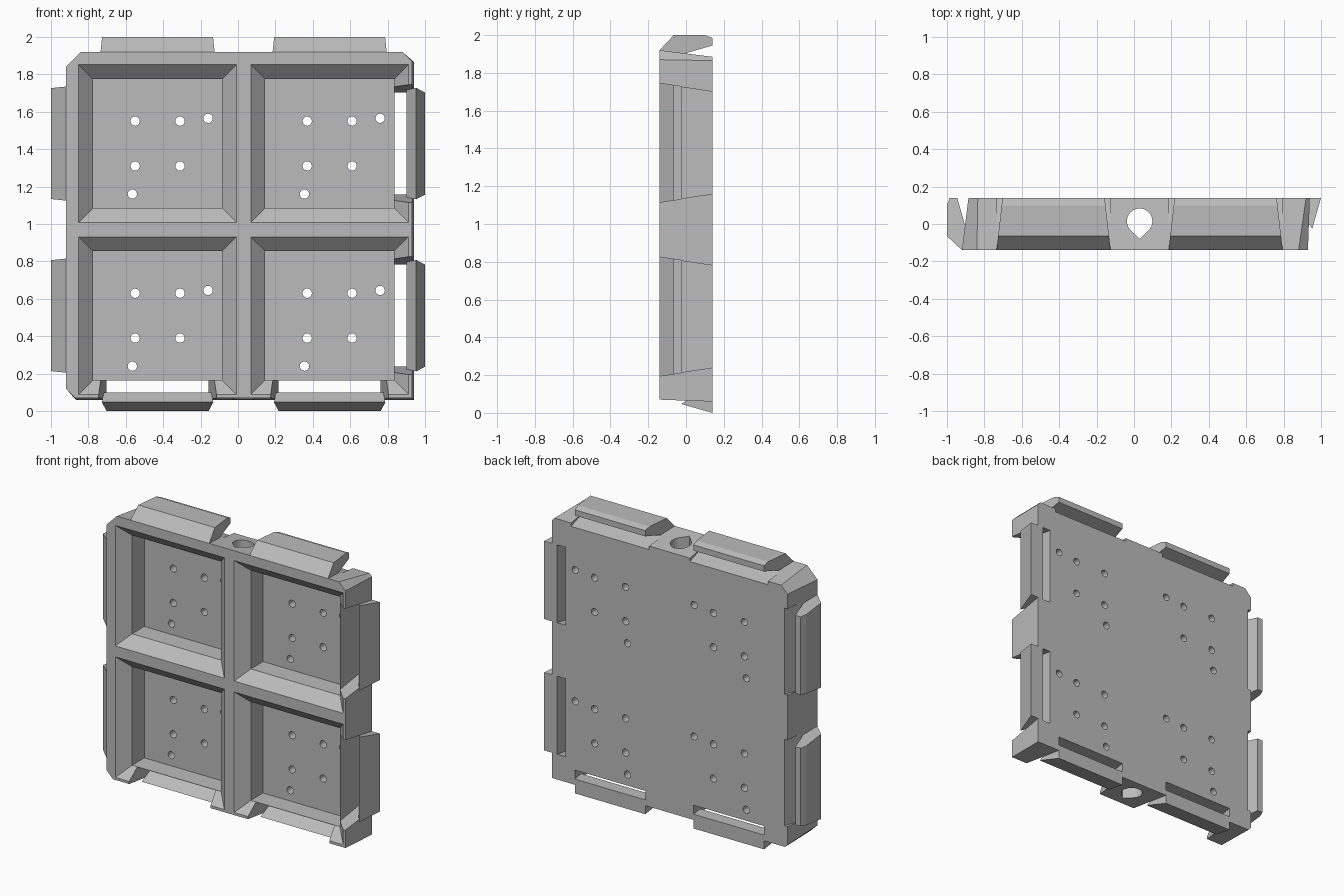
import bpy, bmesh, math

cube = bpy.data.objects.get("Cube")
if cube:
    bpy.data.objects.remove(cube, do_unlink=True)

grey = bpy.data.materials.new("plain_grey")
grey.use_nodes = True
grey.diffuse_color = (0.5, 0.5, 0.5, 1)
grey.node_tree.nodes["Principled BSDF"].inputs["Base Color"].default_value = (0.5, 0.5, 0.5, 1)

CENTRES = (-0.43, 0.49)   # cell centres across; heights mirror them
FRONT, BACK = -0.14, 0.14


def loft(bm, rings):
    """Skin closed rings into a capped solid."""
    loops = [[bm.verts.new(p) for p in ring] for ring in rings]
    n = len(loops[0])
    for a, b in zip(loops, loops[1:]):
        for i in range(n):
            j = (i + 1) % n
            bm.faces.new((a[i], a[j], b[j], b[i]))
    bm.faces.new(loops[0])
    bm.faces.new(loops[-1])


def finish(bm, name):
    bmesh.ops.recalc_face_normals(bm, faces=bm.faces)
    mesh = bpy.data.meshes.new(name)
    bm.to_mesh(mesh)
    bm.free()
    obj = bpy.data.objects.new(name, mesh)
    mesh.materials.append(grey)
    bpy.context.collection.objects.link(obj)
    return obj


def edge_prism(bm, side, centre, profile, half_front, half_back):
    """Extrude an (outward, y) profile along one edge, narrowing to the back."""
    def place(u, y, s):
        t = (y - FRONT) / (BACK - FRONT)
        v = s * (half_front + (half_back - half_front) * t)
        return {"left": (-u, y, 1 - centre + v), "right": (u, y, 1 - centre + v),
                "top": (centre + v, y, 1 + u), "bottom": (centre + v, y, 1 - u)}[side]
    loft(bm, [[place(u, y, s) for u, y in profile] for s in (-1, 1)])


def edge_set(name, sides, *shape):
    bm = bmesh.new()
    for side in sides:
        for c in CENTRES:
            edge_prism(bm, side, c, *shape)
    return finish(bm, name)


def square(x, z, half, y):
    return [(x + a * half, y, z + b * half) for a, b in ((-1, -1), (1, -1), (1, 1), (-1, 1))]


def outline(y, low, high, cut, corner):
    """Tile outline with clipped corners."""
    return [(-low, y, 1 - high + corner), (-low + corner, y, 1 - high),
            (high, y, 1 - high),
            (high, y, 1 + low - corner), (high - corner, y, 1 + low),
            (-low + cut, y, 1 + low), (-low, y, 1 + low - cut)]


# Tapered tile block
bm = bmesh.new()
loft(bm, [outline(FRONT, 0.92, 0.93, 0.08, 0.05), outline(BACK, 0.885, 0.94, 0.05, 0.02)])
tile = finish(bm, "tile_body")

# Four chamfered pockets
cutters = []
bm = bmesh.new()
for x in CENTRES:
    for c in CENTRES:
        loft(bm, [square(x, 1 - c, h, y) for h, y in
                  ((0.432, FRONT - 0.01), (0.345, -0.065), (0.345, 0.07))])
cutters.append(finish(bm, "pocket_cutter"))

# Screw holes in each pocket floor
bm = bmesh.new()
for x in CENTRES:
    for c in CENTRES:
        for dx, dz in ((-0.12, 0.12), (0.12, 0.12), (0.27, 0.135),
                       (-0.12, -0.12), (0.12, -0.12), (-0.135, -0.27)):
            loft(bm, [[(x + dx + 0.025 * math.cos(a * math.tau / 16), y,
                        1 - c + dz + 0.025 * math.sin(a * math.tau / 16))
                       for a in range(16)] for y in (0.02, 0.2)])
cutters.append(finish(bm, "screw_hole_cutter"))

# Openings that receive a neighbour's hooks, and relief behind the hooks
cutters.append(edge_set("opening_cutter", ("right", "bottom"),
                        [(0.837, -0.2), (1.1, -0.2), (1.1, 0.2), (0.837, 0.2)], 0.315, 0.273))
cutters.append(edge_set("relief_cutter", ("left", "top"),
                        [(0.905, 0), (1.1, 0), (1.1, 0.16), (0.855, 0.16)], 0.31, 0.302))

# Teardrop bore through the central rib
bm = bmesh.new()
arc = [math.radians(-45 + 270 * i / 24) for i in range(25)]
drop = [(0.03 + 0.068 * math.cos(a), 0.015 + 0.068 * math.sin(a)) for a in arc]
drop.append((0.03, -0.08))
loft(bm, [[(x, y, z) for x, y in drop] for z in (-0.1, 2.1)])
cutters.append(finish(bm, "bore_cutter"))

for cutter in cutters:
    mod = tile.modifiers.new(cutter.name, "BOOLEAN")
    mod.operation = "DIFFERENCE"
    mod.solver = "EXACT"
    mod.object = cutter
bpy.context.view_layer.objects.active = tile
for mod in list(tile.modifiers):
    bpy.ops.object.modifier_apply(modifier=mod.name)
for cutter in cutters:
    bpy.data.objects.remove(cutter, do_unlink=True)

# Hooks on the left and top edges
edge_set("hooks", ("left", "top"),
         [(0.89, -0.125), (0.92, FRONT), (1.0, -0.065), (1.0, 0.1), (0.985, BACK),
          (0.945, BACK), (0.905, 0), (0.89, 0)], 0.305, 0.273)

# Catch lips on the right and bottom edges
edge_set("catch_lips", ("right", "bottom"),
         [(0.9, BACK), (1.0, BACK), (0.953, -0.025), (0.9, 0.05)], 0.315, 0.273)
